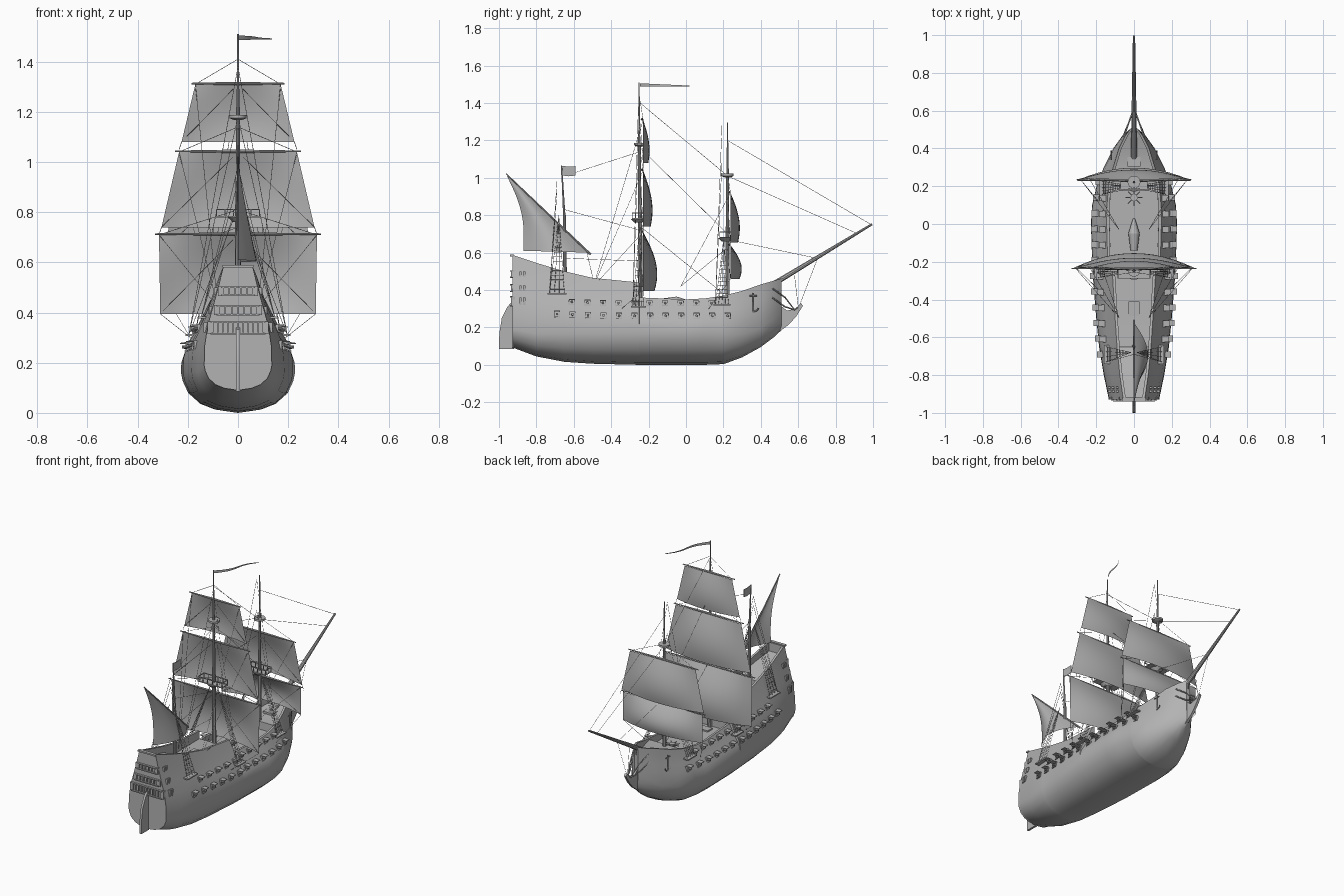
import bpy, bmesh, math
from mathutils import Vector

cube = bpy.data.objects.get("Cube")
if cube:
    bpy.data.objects.remove(cube, do_unlink=True)

grey = bpy.data.materials.new("plain_grey")
grey.use_nodes = True
tone = (0.45, 0.45, 0.45, 1)
grey.diffuse_color = tone
grey.node_tree.nodes["Principled BSDF"].inputs["Base Color"].default_value = tone


def add(name, data):
    obj = bpy.data.objects.new(name, data)
    data.materials.append(grey)
    bpy.context.collection.objects.link(obj)
    return obj


def mesh(name, verts, faces, solid=True):
    me = bpy.data.meshes.new(name)
    me.from_pydata([tuple(v) for v in verts], [], faces)
    if solid:
        bm = bmesh.new()
        bm.from_mesh(me)
        bmesh.ops.recalc_face_normals(bm, faces=bm.faces)
        bm.to_mesh(me)
        bm.free()
    me.shade_smooth()
    me.set_sharp_from_angle(angle=math.radians(35))
    return add(name, me)


def boxes(name, items):
    """Several boxes, each (centre, size), in one object."""
    verts, faces = [], []
    for c, s in items:
        n = len(verts)
        verts += [Vector(c) + Vector((i * s[0], j * s[1], k * s[2])) / 2
                  for i in (-1, 1) for j in (-1, 1) for k in (-1, 1)]
        faces += [[n + i for i in f] for f in ((0, 1, 3, 2), (4, 6, 7, 5), (0, 4, 5, 1),
                                               (2, 3, 7, 6), (0, 2, 6, 4), (1, 5, 7, 3))]
    return mesh(name, verts, faces)


def spars(name, items, sides=10):
    """Tapered round bars, each (start, end, start radius, end radius)."""
    verts, faces = [], []
    for a, b, ra, rb in items:
        a, b, n = Vector(a), Vector(b), len(verts)
        q = (b - a).to_track_quat('Z', 'Y')
        for p, r in ((a, ra), (b, rb)):
            verts += [p + q @ Vector((r * math.cos(t * math.tau / sides), r * math.sin(t * math.tau / sides), 0))
                      for t in range(sides)]
        faces += [[n + i, n + (i + 1) % sides, n + sides + (i + 1) % sides, n + sides + i] for i in range(sides)]
        faces += [range(n, n + sides), range(n + sides, n + 2 * sides)]
    return mesh(name, verts, faces)


def plate(name, pts, thick):
    """Flat (y, z) outline standing on the centre line."""
    n = len(pts)
    verts = [(x, y, z) for x in (-thick / 2, thick / 2) for y, z in pts]
    faces = [range(n), range(n, 2 * n)] + [[i, (i + 1) % n, n + (i + 1) % n, n + i] for i in range(n)]
    return mesh(name, verts, faces)


def ropes(name, lines, r=0.0011):
    cu = bpy.data.curves.new(name, 'CURVE')
    cu.dimensions, cu.bevel_depth, cu.bevel_resolution = '3D', r, 0
    for pts in lines:
        sp = cu.splines.new('POLY')
        sp.points.add(len(pts) - 1)
        for p, co in zip(sp.points, pts):
            p.co = (*co, 1)
    return add(name, cu)


def lerp(a, b, t):
    return a + (b - a) * t


# Hull stations: y, keel height, widest half width, rail half width, rail height, deck height
stations = [(-.92, .09, .135, .058, .585, .53), (-.8, .045, .16, .075, .545, .5),
            (-.65, .016, .185, .09, .5, .46), (-.649, .016, .185, .09, .5, .41),
            (-.5, .006, .2, .1, .465, .4), (-.25, 0, .22, .115, .44, .39),
            (-.248, 0, .22, .138, .36, .31), (0, 0, .228, .145, .35, .31),
            (.1, 0, .222, .143, .355, .31), (.2, .004, .198, .135, .37, .31),
            (.202, .004, .198, .135, .37, .36), (.3, .04, .16, .11, .395, .36),
            (.4, .095, .11, .08, .43, .38), (.47, .148, .06, .045, .45, .4), (.51, .185, .012, .014, .462, .41)]
LOWER = ((0, 0), (.4, .08), (.66, .22), (.87, .48), (.97, .78), (1, 1))
UPPER = ((.03, .2), (.18, .4), (.47, .6), (.75, .8), (1, 1))


def section(k, w, t, top):
    m = max(.165, k + .1)
    return [(w * f, lerp(k, m, h)) for f, h in LOWER] + [(lerp(w, t, f), lerp(m, top, h)) for f, h in UPPER]


def side_x(y, z):
    """Half width of the hull at a given length and height."""
    for a, b in zip(stations, stations[1:]):
        if a[0] <= y <= b[0]:
            pts = section(*[lerp(p, q, (y - a[0]) / (b[0] - a[0])) for p, q in zip(a[1:5], b[1:5])])
            for (xa, za), (xb, zb) in zip(pts, pts[1:]):
                if za <= z <= zb:
                    return lerp(xa, xb, (z - za) / (zb - za))
            return pts[-1][0]
    return 0


# Hull with bulwarks and decks
verts, faces = [], []
for y, k, w, t, top, deck in stations:
    half = section(k, w, t, top)
    inner = max(t - .014, .002)
    half += [(inner, top), (inner, deck)]
    verts += [(x, y, z) for x, z in half] + [(-x, y, z) for x, z in reversed(half[1:])]
n = len(verts) // len(stations)
for s in range(len(stations) - 1):
    faces += [[s * n + i, s * n + (i + 1) % n, s * n + n + (i + 1) % n, s * n + n + i] for i in range(n)]
faces += [range(n), range(len(verts) - n, len(verts))]
mesh("hull", verts, faces)

# Transom board closing the stern
edge = section(*stations[0][1:5])
edge += [(-x, z) for x, z in reversed(edge[1:])]
n = len(edge)
mesh("transom", [(x, y, z) for y in (-.928, -.915) for x, z in edge],
     [range(n), range(n, 2 * n)] + [[i, (i + 1) % n, n + (i + 1) % n, n + i] for i in range(n)])

# Stern galleries: ledges with rows of framed panes
ledges, panes = [], []
for z, half, count, tall in ((.34, .1, 10, .04), (.41, .075, 6, .03), (.485, .058, 5, .028)):
    for dz in (-.6, .6):
        ledges.append(((0, -.932, z + dz * tall), (half * 2 + .02, .018, .006)))
    for i in range(count + 1):
        ledges.append(((lerp(-half, half, i / count), -.93, z), (.006, .012, tall)))
    for sx in (-1, 1):
        panes.append((((half + .012) * sx, -.925, z), (.018, .02, tall + .01)))
        for dy in (-.885, -.865):
            panes.append(((sx * (side_x(dy, z) + .002), dy, z), (.016, .012, tall)))
ledges.append(((0, -.93, .585), (.125, .02, .01)))
boxes("stern_gallery_frames", ledges)
boxes("quarter_gallery_windows", panes)

# Rudder, beak and bowsprit
plate("rudder", [(-.92, .085), (-1, .085), (-.998, .17), (-.985, .25), (-.955, .31), (-.92, .35)], .014)
plate("beakhead", [(.49, .17), (.55, .215), (.59, .26), (.625, .315), (.615, .33), (.585, .3), (.54, .29), (.49, .33)], .016)
spars("bowsprit", [((0, .3, .33), (0, .995, .752), .018, .006)])
ropes("beak_rails", [[(s * side_x(.46, h), .46, h), (s * .03, .53, h - .05), (s * .012, .58, .295), (0, .615, .32)]
                     for s in (-1, 1) for h in (.36, .41)], .004)

# Gunports with open lids and gun barrels
lids, guns = [], []
for z0, count, start, tall in ((.262, 12, -.69, .026), (.33, 10, -.61, .022)):
    for i in range(count):
        y = start + i * .083
        z = z0 + .05 * max(0, -y - .35) ** 1.5
        for s in (-1, 1):
            x = side_x(y, z)
            lids += [((s * (x + .012), y, z + tall * .6), (.034, .032, .004)),
                     ((s * (x - .004), y - .015, z), (.022, .004, tall)),
                     ((s * (x - .004), y + .015, z), (.022, .004, tall)),
                     ((s * x, y, z - tall * .6), (.022, .034, .004))]
            guns.append(((s * (x - .03), y, z), (s * (x + .02), y, z), .008, .006))
boxes("gunport_frames", lids)
spars("gun_barrels", guns, 8)

# Masts and yards: y, heights where each pole ends, radii
MAIN, FORE, MIZZEN = -.245, .222, -.65
spars("main_mast", [((0, MAIN, .2), (0, MAIN, .83), .014, .011), ((0, MAIN - .002, .8), (0, MAIN - .004, 1.22), .01, .007),
                    ((0, MAIN - .005, 1.18), (0, MAIN - .006, 1.51), .006, .003)])
spars("fore_mast", [((0, FORE, .2), (0, FORE, .74), .013, .01), ((0, FORE, .7), (0, FORE, 1.05), .009, .007),
                    ((0, FORE, 1), (0, FORE, 1.295), .006, .003)])
spars("mizzen_mast", [((0, MIZZEN + .005, .35), (0, MIZZEN, .8), .011, .008), ((0, MIZZEN, .78), (0, MIZZEN - .015, 1.065), .007, .003)])

# Square sails: mast y, top and bottom heights, top and bottom half widths, belly
sails = {"main_course": (MAIN, .71, .395, .315, .31, .075), "main_topsail": (MAIN, 1.04, .74, .235, .305, .05),
         "main_topgallant": (MAIN, 1.31, 1.08, .17, .225, .034),
         "fore_course": (FORE, .64, .46, .285, .285, .06), "fore_topsail": (FORE, .92, .655, .235, .295, .05)}
N = 12
yards, lifts = [], []
for name, (y, zt, zb, wt, wb, belly) in sails.items():
    yf = y + .016
    verts = [(u * lerp(wt, wb, v), yf + belly * (1 - u * u) * math.sin(v * 2.2), lerp(zt, zb, v))
             for v in [i / N for i in range(N + 1)] for u in [j / N * 2 - 1 for j in range(N + 1)]]
    mesh(name + "_sail", verts, [[i * (N + 1) + j, i * (N + 1) + j + 1, (i + 1) * (N + 1) + j + 1, (i + 1) * (N + 1) + j]
                                 for i in range(N) for j in range(N)], False)
    for s in (-1, 1):
        yards.append(((0, yf - .006, zt + .003), (s * (wt + .016), yf - .006, zt + .003), .007, .003))
        lifts += [[(s * wt, yf, zt), (0, y, zt + .1)], [(s * wb, yf, zb), (s * .02, y, zt - .02)],
                  [(s * wt, yf, zt), (s * .08, y - .25, .42)]]
        lifts.append([(s * wb, yf, zb), (s * .19, y - .1, .3)] if "course" in name else
                     [(s * wb, yf, zb), (s * (wb + .01), yf, zb - .03)])
yards.append(((0, MIZZEN + .14, .59), (0, -.962, 1.022), .006, .003))
spars("yards", yards, 8)
ropes("lifts_and_braces", lifts)

# Lateen sail hung below its slanting yard
peak, tack, clew = Vector((0, -.96, 1.015)), Vector((0, -.522, .6)), Vector((0, -.87, .61))
verts = []
for i in range(N + 1):
    for j in range(N + 1):
        a, b = i / N, j / N
        p = peak.lerp(clew.lerp(tack, b), a)
        p.x = .075 * math.sin(math.pi * b) * a ** 1.2
        p.y += .035 * (1 - b) * math.sin(math.pi * a)
        verts.append(p)
mesh("lateen_sail", verts, [[i * (N + 1) + j, i * (N + 1) + j + 1, (i + 1) * (N + 1) + j + 1, (i + 1) * (N + 1) + j]
                            for i in range(N) for j in range(N)], False)

# Fighting tops: platform with railing, small crosstrees above
tops, rails = [], []
for y, z, r in ((MAIN - .012, .775, .085), (FORE - .012, .675, .07)):
    tops.append(((0, y, z), (0, y, z + .008), r * .5, r * .55))
    tops[-1:] = [((0, y, z - .015), (0, y, z + .004), .02, .04)]
    rails += [((0, y, z + .006), (r * 2, .06, .006)), ((0, y - .03, z + .036), (r * 2, .004, .005)),
              ((0, y + .03, z + .036), (r * 2, .004, .005))]
    for i in range(6):
        for dy in (-.03, .03):
            rails.append(((lerp(-r, r, i / 5), y + dy, z + .02), (.004, .004, .034)))
    rails += [((s * r, y, z + .036), (.004, .06, .005)) for s in (-1, 1)]
for y, z in ((MAIN, 1.175), (FORE, 1.01)):
    tops += [((0, y, z - .008), (0, y, z), .015, .034), ((0, y, z), (0, y, z + .012), .034, .034)]
spars("top_bases", tops, 14)
boxes("top_railings", rails)

# Shrouds with ratlines, and the channels that spread them
shrouds, channels = [], []
for y, spread, zt, zb, count in ((MAIN - .01, .03, .78, .31, 5), (FORE - .03, .035, .68, .32, 5), (MIZZEN - .04, .04, .8, .38, 4)):
    for s in (-1, 1):
        x = side_x(y, zb) + .015
        channels.append(((s * (x - .005), y, zb), (.035, spread * 2 + .02, .008)))
        legs = [(Vector((s * x, lerp(y - spread, y + spread, i / (count - 1)), zb)), Vector((s * .015, y + .01, zt)))
                for i in range(count)]
        shrouds += legs
        for i in range(1, 15):
            shrouds.append([legs[0][0].lerp(legs[0][1], i / 17), legs[-1][0].lerp(legs[-1][1], i / 17)])
        for i in (0, 1):
            shrouds.append([(s * x, y - spread, zb), (0, y, zt + (.4, .6)[i] * (1 if zt < .8 else .3))])
ropes("shrouds", shrouds)
boxes("channels", channels)

# Fore and aft stays
stays = [(MAIN, 1.4, FORE, 1.01), (MAIN, 1.16, FORE, .7), (MAIN, .74, .2, .38), (FORE, 1.2, .99, .75), (FORE, 1.01, .92, .7),
         (FORE, .67, .7, .57), (MIZZEN, 1.01, MAIN, 1.14), (MIZZEN, .83, MAIN, .72), (MIZZEN, .57, MAIN, .555),
         (.7, .56, .6, .3), (.58, .48, .6, .31), (-.53, .6, -.48, .39)]
ropes("stays", [[(0, a, b), (0, c, d)] for a, b, c, d in stays])

# Flag and pennant
plate("mizzen_flag", [(-.668, 1.065), (-.63, 1.06), (-.592, 1.062), (-.592, 1.012), (-.63, 1.008), (-.668, 1.015)], .003)
verts = [(.14 * t + .015 * math.sin(t * 6), MAIN + .265 * t, lerp(1.505, 1.493, t) - k * lerp(.018, .004, t))
         for t in [i / N for i in range(N + 1)] for k in (0, 1)]
mesh("pennant", verts, [[2 * i, 2 * i + 1, 2 * i + 3, 2 * i + 2] for i in range(N)], False)

# Anchors on both bows
for s, word in ((1, "left"), (-1, "right")):
    x = s * (side_x(.36, .33) + .012)
    ropes(word + "_anchor", [[(x, .36, .285), (x, .36, .385)], [(x, .34, .37), (x, .38, .37)],
                             [(x, .36 + .03 * math.sin(a), .315 - .03 * math.cos(a)) for a in [i * .3 - 1.2 for i in range(9)]]], .004)

# Deck fittings
spars("ship_boat", [((0, -.05, .335), (0, .03, .335), .03, .005), ((0, -.05, .335), (0, -.14, .335), .03, .018)], 12)
spars("capstan", [((0, .14, .31), (0, .14, .345), .016, .02)] +
      [((0, .14, .338), (.045 * math.cos(i * math.pi / 4), .14 + .045 * math.sin(i * math.pi / 4), .338), .003, .003) for i in range(8)], 8)
boxes("deck_hatches", [((0, -.19, .313), (.08, .05, .012)), ((0, .33, .367), (.07, .05, .014)), ((0, -.45, .402), (.06, .08, .01))])
